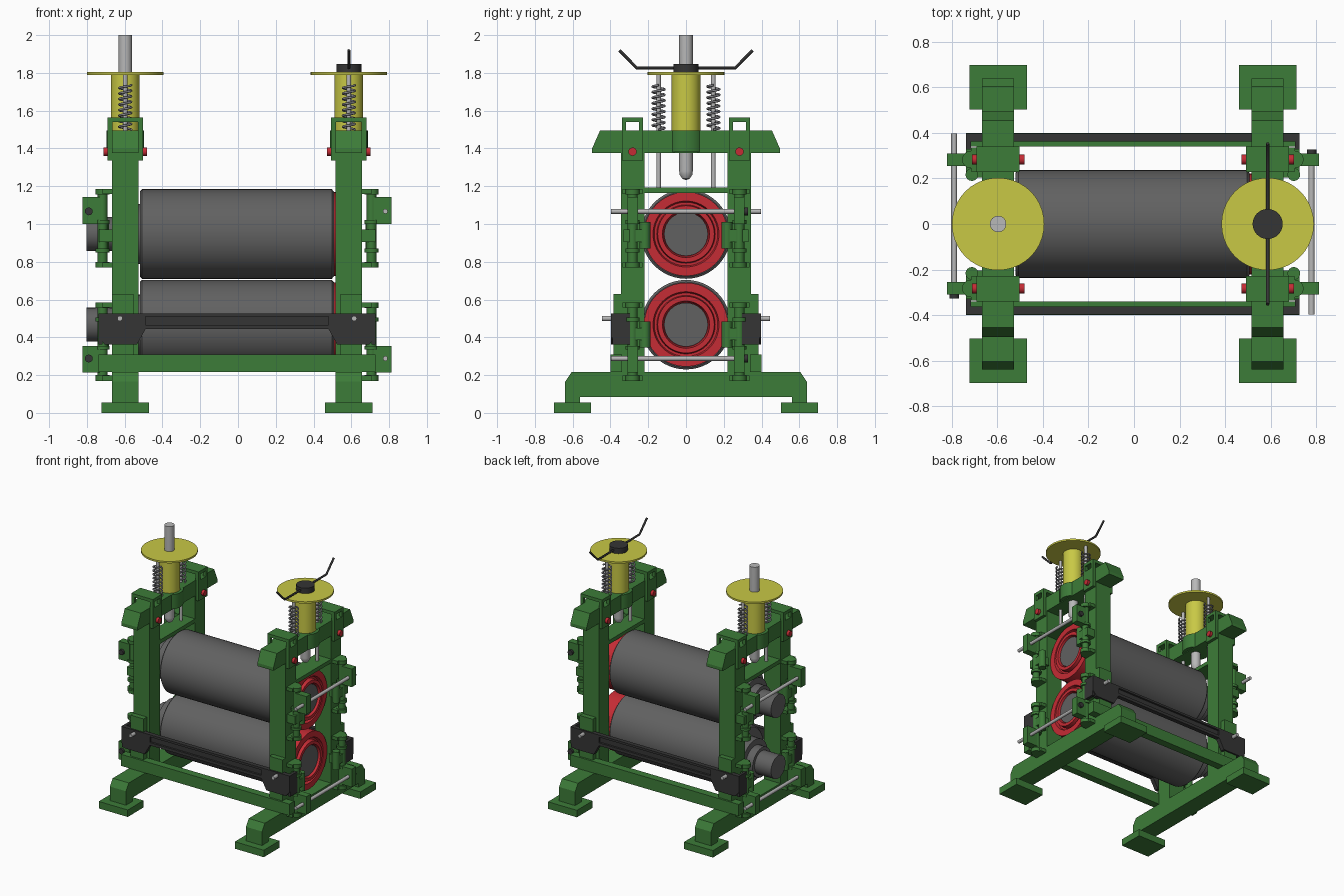
import bpy, bmesh, math
from mathutils import Matrix, Vector

if "Cube" in bpy.data.objects:
    bpy.data.objects.remove(bpy.data.objects["Cube"])


def material(name, rgb):
    m = bpy.data.materials.new(name)
    m.diffuse_color = (*rgb, 1)
    m.use_nodes = True
    m.node_tree.nodes["Principled BSDF"].inputs["Base Color"].default_value = m.diffuse_color
    return m


GREEN = material("frame green", (0.046, 0.2, 0.04))
YELLOW = material("yellow paint", (0.58, 0.58, 0.06))
RED = material("red bearing", (0.56, 0.025, 0.035))
GREY = material("roller grey", (0.12, 0.12, 0.12))
BLACK = material("dark bar", (0.035, 0.035, 0.035))
STEEL = material("light steel", (0.48, 0.48, 0.48))
SPRING = material("spring grey", (0.26, 0.26, 0.28))


def finish(name, bm, mat, smooth=False):
    bmesh.ops.recalc_face_normals(bm, faces=bm.faces)
    me = bpy.data.meshes.new(name)
    bm.to_mesh(me)
    bm.free()
    me.materials.append(mat)
    ob = bpy.data.objects.new(name, me)
    bpy.context.collection.objects.link(ob)
    if smooth:
        bpy.context.view_layer.objects.active = ob
        bpy.ops.object.select_all(action='DESELECT')
        ob.select_set(True)
        bpy.ops.object.shade_smooth_by_angle(angle=math.radians(35))
    return ob


def box(name, mat, x, y, z):
    """Box from (min, max) ranges, in any order."""
    bm = bmesh.new()
    bmesh.ops.create_cube(bm, size=1)
    for v in bm.verts:
        v.co = [(a + b) / 2 + c * abs(b - a) for (a, b), c in zip((x, y, z), v.co)]
    return finish(name, bm, mat)


def prism(name, mat, pts, axis, a, b):
    """Extrude an outline: (y, z) points along X or (x, z) points along Y."""
    bm = bmesh.new()
    vs = [bm.verts.new((a, p, q) if axis == 'X' else (p, a, q)) for p, q in pts]
    f = bm.faces.new(vs)
    ext = bmesh.ops.extrude_face_region(bm, geom=[f])
    move = (b - a, 0, 0) if axis == 'X' else (0, b - a, 0)
    bmesh.ops.translate(bm, vec=move, verts=[g for g in ext['geom'] if isinstance(g, bmesh.types.BMVert)])
    return finish(name, bm, mat)


AXES = {'X': Matrix.Rotation(math.pi / 2, 3, 'Y'), 'Y': Matrix.Rotation(-math.pi / 2, 3, 'X'),
        'Z': Matrix.Identity(3)}


def lathe(name, mat, loc, profile, axis='Z', n=32):
    """Turn (radius, height) points around an axis through loc."""
    bm = bmesh.new()
    rings = []
    for r, h in profile:
        k = 1 if r == 0 else n
        rings.append([bm.verts.new(AXES[axis] @ Vector((r * math.cos(t), r * math.sin(t), h)) + Vector(loc))
                      for t in (2 * math.pi * i / n for i in range(k))])
    for A, B in zip(rings, rings[1:]):
        for i in range(n):
            q = [A[i % len(A)], A[(i + 1) % n % len(A)], B[(i + 1) % n % len(B)], B[i % len(B)]]
            bm.faces.new(list(dict.fromkeys(q)))
    return finish(name, bm, mat, True)


def rod(name, mat, loc, r, a, b, axis='Z', n=16):
    return lathe(name, mat, loc, [(0, a), (r, a), (r, b), (0, b)], axis, n)


def tube(name, mat, pts, r, res=2):
    cu = bpy.data.curves.new(name, 'CURVE')
    cu.dimensions, cu.bevel_depth, cu.bevel_resolution, cu.use_fill_caps = '3D', r, res, True
    sp = cu.splines.new('POLY')
    sp.points.add(len(pts) - 1)
    for p, c in zip(sp.points, pts):
        p.co = (*c, 1)
    cu.materials.append(mat)
    ob = bpy.data.objects.new(name, cu)
    bpy.context.collection.objects.link(ob)


C = -0.005          # mirror plane of the two side frames
HALF = 0.592

for s, side in ((-1, "left"), (1, "right")):
    X = C + s * HALF

    def xs(a, b):   # x range measured outwards from the frame centre
        return (X + s * a, X + s * b)

    # base beam with bent legs, top cross beam, bearing plate
    half = [(0.56, 0.085), (0.56, 0.05), (0.64, 0.05), (0.64, 0.165), (0.605, 0.217)]
    prism(f"{side}_base_beam", GREEN, half + [(-y, z) for y, z in reversed(half)], 'X', X - 0.07, X + 0.07)
    half = [(0.497, 1.375), (0.497, 1.40), (0.455, 1.495)]
    prism(f"{side}_top_beam", GREEN, half + [(-y, z) for y, z in reversed(half)], 'X', X - 0.07, X + 0.07)
    rod(f"{side}_beam_boss", GREEN, (X, 0, 0), 0.1, 1.38, 1.494, n=32)
    box(f"{side}_bearing_plate", GREEN, xs(-0.07, 0.07), (-0.222, 0.222), (1.163, 1.193))

    # screw jack: sleeve, round plate, spindle with bullet tip
    rod(f"{side}_sleeve", YELLOW, (X, 0, 0), 0.076, 1.49, 1.795, n=32)
    rod(f"{side}_hand_plate", YELLOW, (X, 0, 0), 0.203, 1.79, 1.804, n=40)
    top = 2.0 if s < 0 else 1.84
    lathe(f"{side}_spindle", STEEL, (X, 0, 0),
          [(0, 1.232), (0.02, 1.24), (0.034, 1.262), (0.036, 1.28), (0.036, top), (0, top)], n=24)
    if s > 0:
        rod("handle_hub", BLACK, (X, 0, 0), 0.066, 1.803, 1.847, n=32)
        tube("turning_handle", BLACK, [(X, -0.353, 1.92), (X, -0.26, 1.826), (X, 0.26, 1.826), (X, 0.353, 1.92)], 0.008)

    for t, end in ((-1, "front"), (1, "back")):
        tag = f"{side}_{end}"

        def ys(a, b):
            return (t * a, t * b)

        # foot, column, lower bracket
        box(f"{tag}_foot", GREEN, xs(-0.126, 0.126), ys(0.503, 0.698), (0, 0.055))
        box(f"{tag}_column", GREEN, xs(-0.07, 0.07), ys(0.22, 0.345), (0.2, 1.38))
        box(f"{tag}_column_bracket", GREEN, xs(-0.045, 0.07), ys(0.34, 0.385), (0.3, 0.63))

        # strap over the top beam with red pin
        for e in (-1, 1):
            px = (X + e * 0.068, X + e * 0.094)
            box(f"{tag}_strap_plate", GREEN, px, ys(0.228, 0.34), (1.335, 1.495))
            for a, b in ((0.228, 0.25), (0.318, 0.34)):
                box(f"{tag}_strap_post", GREEN, px, ys(a, b), (1.49, 1.545))
        box(f"{tag}_strap_top", GREEN, xs(-0.094, 0.094), ys(0.228, 0.34), (1.54, 1.565))
        rod(f"{tag}_red_pin", RED, (X, t * 0.283, 1.383), 0.022, -0.115, 0.115, 'X')

        # guide rod and spring
        gy = t * 0.145
        rod(f"{tag}_guide_rod", STEEL, (X, gy, 0), 0.012, 1.19, 1.792)
        N, TURNS = 128, 8
        tube(f"{tag}_spring", SPRING,
             [(X + 0.032 * math.cos(2 * math.pi * TURNS * i / N), gy + 0.032 * math.sin(2 * math.pi * TURNS * i / N),
               1.5 + 0.235 * i / N) for i in range(N + 1)], 0.006)

        # clamp sets on the outer faces, lower one upside down
        for lvl, zf in (("upper", lambda z: z), ("lower", lambda z: 1.355 - z)):
            nm = f"{tag}_{lvl}"
            rx, ry = X + s * 0.12, t * 0.283
            z0, z1 = sorted((zf(0.78), zf(1.18)))
            rod(f"{nm}_clamp_rod", GREEN, (rx, ry, 0), 0.026, z0, z1)
            for a, b in ((0.77, 0.80), (1.155, 1.185), (0.85, 0.87), (1.0, 1.02)):
                rod(f"{nm}_clamp_collar", GREEN, (rx, ry, 0), 0.038, *sorted((zf(a), zf(b))))
            for a, b in ((0.77, 0.797), (1.158, 1.185)):
                box(f"{nm}_clamp_lug", GREEN, xs(0.06, 0.12), ys(0.23, 0.335), sorted((zf(a), zf(b))))
            box(f"{nm}_clamp_block", GREEN, xs(0.06, 0.14), ys(0.205, 0.33), sorted((zf(0.905), zf(0.97))))
            rod(f"{nm}_hinge_pin", GREEN, (X + s * 0.115, t * 0.217, 0), 0.028, *sorted((zf(0.87), zf(1.01))))
            box(f"{nm}_tie_block", GREEN, xs(0.13, 0.225), ys(0.255, 0.31), sorted((zf(1.0), zf(1.142))))

    # tie rods through the clamp blocks, with black nut at one end
    for lvl, z in (("upper", 1.067), ("lower", 0.288)):
        lo, hi = sorted((-s * 0.397, s * 0.32))
        rod(f"{side}_{lvl}_tie_rod", STEEL, (X + s * 0.193, 0, z), 0.013, lo, hi, 'Y')
        lo, hi = sorted((s * 0.303, s * 0.328))
        rod(f"{side}_{lvl}_tie_nut", BLACK, (X + s * 0.193, 0, z), 0.021, lo, hi, 'Y', 12)

# rollers with plain shaft on the left and red stepped bearing on the right
for lvl, z in (("upper", 0.947), ("lower", 0.467)):
    lathe(f"{lvl}_roller", GREY, (0, 0, z),
          [(0, -0.52), (0.225, -0.52), (0.237, -0.508), (0.237, 0.497), (0.225, 0.507), (0, 0.507)], 'X', 48)
    lathe(f"{lvl}_drive_shaft", GREY, (0, 0, z),
          [(0, -0.803), (0.09, -0.803), (0.09, -0.66), (0.115, -0.66), (0.115, -0.6), (0.16, -0.6), (0.16, -0.515)], 'X')
    lathe(f"{lvl}_bearing", RED, (0, 0, z),
          [(0.222, 0.508), (0.222, 0.62), (0.175, 0.62), (0.168, 0.595), (0.155, 0.595), (0.15, 0.63),
           (0.125, 0.63), (0.117, 0.59), (0, 0.59)], 'X', 40)
    rod(f"{lvl}_shaft_end", GREY, (0, 0, z), 0.116, 0.51, 0.615, 'X', 32)

# long members on front and back
for t, end in ((-1, "front"), (1, "back")):
    def ys(a, b):
        return (t * a, t * b)

    box(f"{end}_green_rail", GREEN, (C - 0.733, C + 0.733), ys(0.34, 0.4), (0.217, 0.308))
    # dark guard bar: slotted middle, deeper ends, side wings and bolts
    box(f"{end}_guard_back", BLACK, (C - 0.56, C + 0.56), ys(0.363, 0.382), (0.443, 0.527))
    box(f"{end}_guard_top_lip", BLACK, (C - 0.5, C + 0.5), ys(0.38, 0.397), (0.51, 0.527))
    box(f"{end}_guard_bottom_lip", BLACK, (C - 0.5, C + 0.5), ys(0.38, 0.397), (0.443, 0.466))
    for s, side in ((-1, "left"), (1, "right")):
        pts = [(0.485, 0.527), (0.733, 0.527), (0.733, 0.40), (0.70, 0.362), (0.53, 0.362), (0.485, 0.443)]
        prism(f"{end}_{side}_guard_end", BLACK, [(C + s * x, z) for x, z in pts], 'Y', t * 0.363, t * 0.397)
        box(f"{end}_{side}_guard_wing", BLACK, (C + s * 0.712, C + s * 0.733), ys(0.295, 0.39), (0.362, 0.527))
        lo, hi = sorted((t * 0.34, t * 0.445))
        rod(f"{end}_{side}_guard_bolt", STEEL, (C + s * 0.62, 0, 0.5), 0.014, lo, hi, 'Y')
